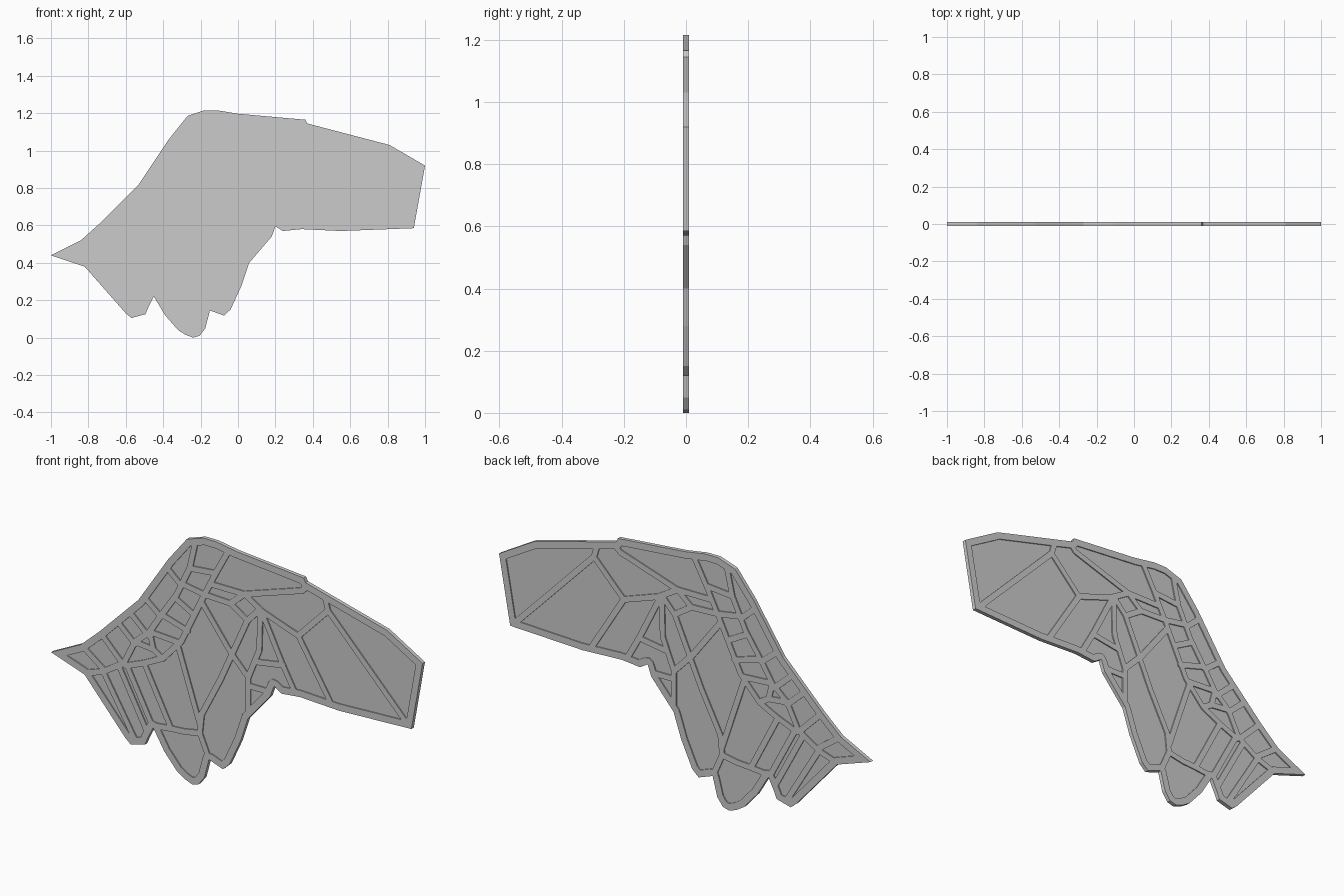
import bpy, bmesh
from math import cos, sin, pi
from mathutils import Vector
from mathutils.geometry import delaunay_2d_cdt

FRAME_T, PANE_T = 0.019, 0.008     # thickness of raised ribs and recessed panes
BORDER_W, RIB_W = 0.033, 0.014     # border width, rib half width

# Silhouette of the wing (x, z)
outline = [(-1, .44), (-.84, .52), (-.74, .61), (-.53, .82), (-.37, 1.06), (-.27, 1.185),
           (-.18, 1.215), (-.11, 1.215), (0, 1.197), (.36, 1.165), (.37, 1.145), (.81, 1.03),
           (1, .92), (.94, .585), (.55, .57), (.34, .58), (.24, .57), (.2, .595), (.18, .54),
           (.06, .4), (.02, .28), (-.04, .15), (-.075, .118), (-.15, .145), (-.175, .05),
           (-.205, .01), (-.24, 0), (-.28, .015), (-.32, .04), (-.39, .12), (-.45, .22),
           (-.48, .16), (-.495, .125), (-.57, .105), (-.6, .13), (-.82, .38)]

# Ribs of the outer wing panels
outer_ribs = [
    [(.47, 1.11), (.49, 1.04), (.92, .6)],
    [(.49, 1.04), (.33, .875), (.52, .57)],
    [(.33, .875), (.14, .94), (.04, 1.0), (.35, 1.1), (.38, 1.13)],
    [(.04, 1.0), (-.14, 1.0)],
    [(.04, 1.0), (-.035, .935), (-.17, .94)],
    [(-.035, .935), (.056, .876), (.12, .945)],
    [(.056, .876), (-.027, .69), (-.09, .549), (-.19, .355), (-.2, .26)],
    [(.13, .945), (.245, .714), (.32, .58)],
    [(.125, .94), (.12, .75), (.06, .6), (.06, .42)],
    [(.095, .686), (.25, .71)],
    [(-.027, .69), (.06, .6)],
    [(.06, .56), (.18, .56)],
]
# Two long spines and the cross ribs between them and the leading edge
spine_ribs = [
    [(-.22, 1.2), (-.255, 1.047), (-.325, .9), (-.42, .76), (-.47, .68), (-.55, .61),
     (-.61, .49), (-.72, .42), (-.81, .39)],
    [(-.05, 1.18), (-.115, 1.06), (-.18, .93), (-.23, .826), (-.3, .68), (-.4, .57),
     (-.5, .52), (-.6, .48)],
    [(-.255, 1.047), (-.115, 1.06)], [(-.295, .96), (-.174, .94)],
    [(-.33, .88), (-.23, .826)], [(-.4, .78), (-.265, .74)], [(-.47, .68), (-.31, .67)],
    [(-.55, .61), (-.45, .6), (-.4, .57)], [(-.45, .6), (-.47, .68)],
    [(-.39, 1.03), (-.3, .95)], [(-.51, .85), (-.41, .77)], [(-.59, .76), (-.48, .66)],
    [(-.65, .69), (-.55, .6)], [(-.74, .61), (-.62, .49)], [(-.84, .52), (-.71, .425)],
]
# Ribs of the hanging feathers
feather_ribs = [
    [(-.19, .9), (-.03, .69)],
    [(-.72, .42), (-.54, .12)], [(-.63, .46), (-.48, .18)], [(-.59, .48), (-.453, .22)],
    [(-.5, .52), (-.355, .24)], [(-.32, .66), (-.2, .3)],
    [(-.45, .23), (-.355, .24), (-.28, .245), (-.2, .26), (-.15, .145)],
]

points, faces = [], []


def add_face(pts):
    faces.append(list(range(len(points), len(points) + len(pts))))
    points.extend(Vector(p) for p in pts)


def add_strip(path, w):
    """Flat strip of half width w with rounded joints."""
    for a, b in zip(path, path[1:]):
        a, b = Vector(a), Vector(b)
        d = (b - a).normalized() * w
        n = Vector((-d.y, d.x))
        add_face([a - n, b - n, b + n, a + n])
    for p in path:
        add_face([(p[0] + w * cos(k * pi / 4 + .2), p[1] + w * sin(k * pi / 4 + .2))
                  for k in range(8)])


# Lay outline, border and ribs over each other and split the plane where they cross
add_face(outline[::-1])
add_strip(outline + outline[:1], BORDER_W)
for rib in outer_ribs + spine_ribs + feather_ribs:
    add_strip(rib, RIB_W)
verts, _, tris, _, _, owners = delaunay_2d_cdt(points, [], faces, 1, 1e-5)


def build_part(name, keep, thickness, rim):
    bm = bmesh.new()
    vs = [bm.verts.new((v.x, 0, v.y)) for v in verts]
    for tri, own in zip(tris, owners):
        if 0 in own and keep(own):
            bm.faces.new([vs[i] for i in tri])
    bmesh.ops.delete(bm, geom=[v for v in bm.verts if not v.link_faces], context='VERTS')
    mesh = bpy.data.meshes.new(name)
    bm.to_mesh(mesh)
    bm.free()
    ob = bpy.data.objects.new(name, mesh)
    bpy.context.collection.objects.link(ob)
    mod = ob.modifiers.new("thickness", 'SOLIDIFY')
    mod.thickness, mod.offset, mod.use_rim = thickness, 0, rim
    return ob


# Raised frame, and the recessed panes that fill its openings
build_part("wing_frame", lambda own: len(own) > 1, FRAME_T, True)
build_part("wing_panes", lambda own: len(own) == 1, PANE_T, False)
